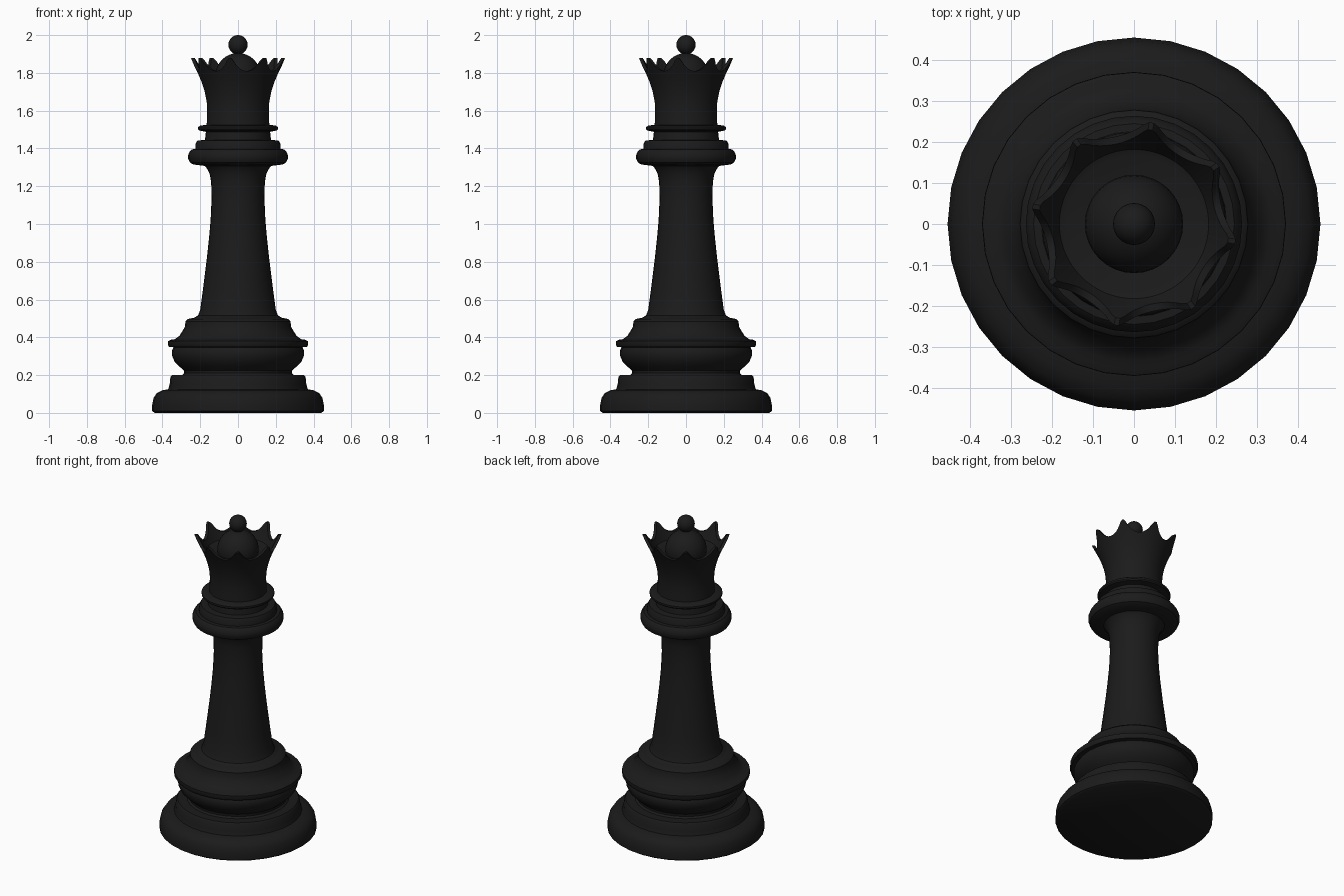
import bpy, bmesh, math

if "Cube" in bpy.data.objects:
    bpy.data.objects.remove(bpy.data.objects["Cube"])

black = bpy.data.materials.new("black_lacquer")
black.diffuse_color = (0.011, 0.011, 0.011, 1)
black.use_nodes = True
black.node_tree.nodes["Principled BSDF"].inputs["Base Color"].default_value = black.diffuse_color


def finish(name, bm, angle=35):
    bmesh.ops.remove_doubles(bm, verts=bm.verts, dist=1e-5)
    bmesh.ops.recalc_face_normals(bm, faces=bm.faces)
    me = bpy.data.meshes.new(name)
    bm.to_mesh(me)
    bm.free()
    ob = bpy.data.objects.new(name, me)
    bpy.context.collection.objects.link(ob)
    me.materials.append(black)
    bpy.ops.object.select_all(action='DESELECT')
    ob.select_set(True)
    bpy.context.view_layer.objects.active = ob
    bpy.ops.object.shade_smooth_by_angle(angle=math.radians(angle))
    return ob


def lathe(name, column, steps):
    """Skin a ring of profiles; column(angle) gives the (r, z) points there."""
    bm = bmesh.new()
    cols = []
    for i in range(steps):
        a = 2 * math.pi * i / steps
        cols.append([bm.verts.new((r * math.cos(a), r * math.sin(a), z))
                     for r, z in column(a)])
    for i in range(steps):
        p, q = cols[i], cols[(i + 1) % steps]
        for j in range(len(p) - 1):
            bm.faces.new((p[j], q[j], q[j + 1], p[j + 1]))
    return finish(name, bm)


def ball(name, radius, z):
    bm = bmesh.new()
    bmesh.ops.create_uvsphere(bm, u_segments=32, v_segments=16, radius=radius)
    bmesh.ops.translate(bm, verts=bm.verts, vec=(0, 0, z))
    return finish(name, bm)


# Stepped foot with the waisted ring above it
foot = [(0, 0), (.44, 0), (.455, .01), (.455, .04), (.447, .08), (.43, .105),
        (.40, .12), (.37, .125), (.362, .15), (.358, .19), (.35, .2), (.295, .2),
        (.285, .21), (.287, .225), (.31, .245), (.335, .27), (.348, .3),
        (.35, .33), (.34, .347), (.365, .35), (.371, .36), (.37, .38),
        (.355, .387), (.335, .39), (.31, .408), (.293, .435), (.281, .455),
        (.278, .485), (.265, .497), (.225, .505), (0, .505)]
lathe("foot", lambda a: foot, 32)

# Tapering stem
stem = [(0, .5), (.235, .503), (.212, .515), (.2, .545), (.186, .65), (.166, .81),
        (.154, .92), (.145, 1.02), (.14, 1.13), (.142, 1.22), (.15, 1.265),
        (.168, 1.3), (.18, 1.312), (0, 1.312)]
lathe("stem", lambda a: stem, 32)

# Stacked collar rings
collar = [(0, 1.308), (.18, 1.308), (.235, 1.315), (.254, 1.325), (.264, 1.345),
          (.264, 1.365), (.255, 1.385), (.245, 1.395), (.226, 1.397), (.224, 1.425),
          (.215, 1.442), (.175, 1.445), (.17, 1.488), (.205, 1.495), (.211, 1.502),
          (.211, 1.513), (.2, 1.521), (.165, 1.525), (0, 1.525)]
lathe("collar", lambda a: collar, 32)

# Flared crown with eight scallops cut in its rim
flare = [(1.51, .167), (1.56, .164), (1.61, .163), (1.65, .166), (1.7, .176),
         (1.75, .192), (1.8, .213), (1.84, .233), (1.88, .252)]


def flare_radius(z):
    for (z0, r0), (z1, r1) in zip(flare, flare[1:]):
        if z <= z1 + 1e-6:
            return r0 + (r1 - r0) * (z - z0) / (z1 - z0)
    return flare[-1][1]


def crown_column(a):
    u = (math.degrees(a) + 10) % 45 / 45
    d = min(abs(u - .5) * 2 / .86, 1)
    rim = 1.878 - .068 * (1 - d * d) ** .7
    pts = [(r, z) for z, r in flare[:6]]
    for t in (.4, .75, 1):
        z = 1.75 + (rim - 1.75) * t
        pts.append((flare_radius(z), z))
    # rim thickness, inner wall, then bowl floor
    for t in (1, .5):
        z = 1.77 + (rim - 1.77) * t
        pts.append((flare_radius(z) - .018, z))
    return pts + [(.182, 1.775), (.165, 1.768), (0, 1.765)]


lathe("crown", crown_column, 128)

# Dome and finial
ball("dome", .12, 1.785)
ball("finial", .051, 1.949)
